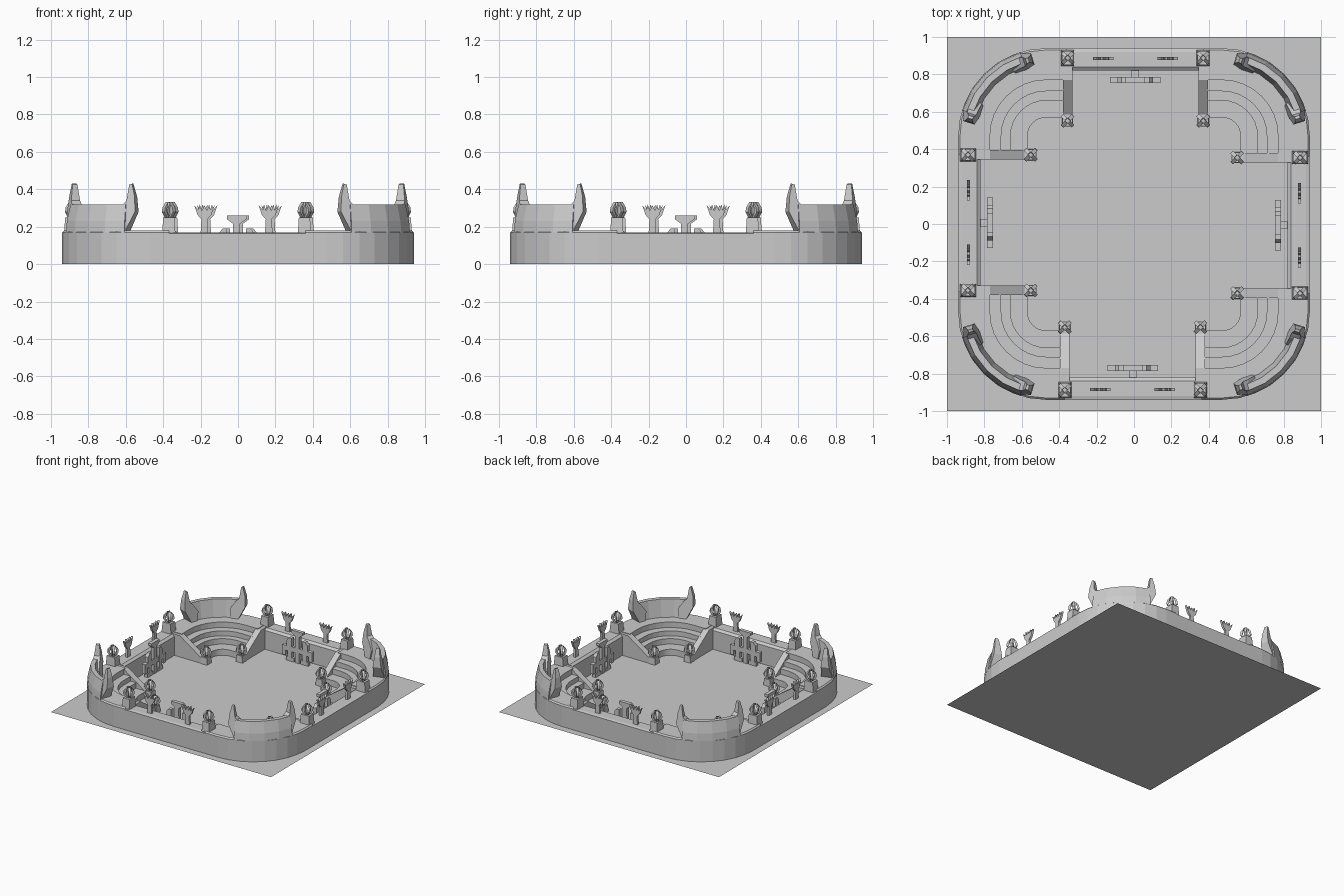
import bpy, bmesh, math
from mathutils import Vector, Matrix

if "Cube" in bpy.data.objects:
    bpy.data.objects.remove(bpy.data.objects["Cube"])


def finish(name, bm):
    """Write a bmesh to four objects turned by quarter turns."""
    bmesh.ops.recalc_face_normals(bm, faces=bm.faces)
    me = bpy.data.meshes.new(name)
    bm.to_mesh(me)
    bm.free()
    for k in range(4):
        ob = bpy.data.objects.new(name, me)
        ob.rotation_euler.z = k * math.pi / 2
        bpy.context.collection.objects.link(ob)


def loft(bm, rings):
    """Skin closed rings of equal length and cap both ends."""
    vs = [[bm.verts.new(p) for p in r] for r in rings]
    n = len(vs[0])
    for a, b in zip(vs, vs[1:]):
        for i in range(n):
            j = (i + 1) % n
            bm.faces.new((a[i], a[j], b[j], b[i]))
    bm.faces.new(vs[0])
    bm.faces.new(vs[-1])


def prism(bm, pts, w0, w1, f):
    """Extrude a 2D outline from w0 to w1, placed by f(u, v, w)."""
    loft(bm, [[f(u, v, w) for u, v in pts] for w in (w0, w1)])


def box(bm, x0, x1, y0, y1, z0, z1, top=1.0):
    cx, cy = (x0 + x1) / 2, (y0 + y1) / 2
    ring = [(x0, y0), (x1, y0), (x1, y1), (x0, y1)]
    loft(bm, [[(x, y, z0) for x, y in ring],
              [(cx + (x - cx) * top, cy + (y - cy) * top, z1) for x, y in ring]])


C = 0.47            # centre of the rounded corners
OFF = 0.0075        # slight sideways shift of each side


def station(ang, profile, base=(C, C)):
    d = (math.cos(ang), math.sin(ang))
    return [(base[0] + d[0] * r, base[1] + d[1] * r, z) for r, z in profile]


def arc(a0, a1, n):
    return [math.radians(a0 + (a1 - a0) * i / n) for i in range(n + 1)]


# ground sheet and central field panel
bpy.ops.mesh.primitive_plane_add(size=2)
bpy.context.object.name = "ground_sheet"
bpy.ops.mesh.primitive_plane_add(size=1, location=(-0.005, 0, 0.003))
field = bpy.context.object
field.name = "field_panel"
field.scale = (1.21, 0.66, 1)

# stepped corner stand
steps = [(0.10, 0), (0.10, 0.05), (0.19, 0.05), (0.19, 0.095), (0.24, 0.095),
         (0.24, 0.135), (0.30, 0.135), (0.30, 0.18), (0.46, 0.18), (0.47, 0.17), (0.47, 0)]
bm = bmesh.new()
loft(bm, [station(math.pi / 2, steps, (0.37, C))]
     + [station(a, steps) for a in arc(90, 0, 8)]
     + [station(0, steps, (C, 0.36))])
finish("corner_stand", bm)

# raised crest behind each corner
crest = [(0.385, 0.17), (0.41, 0.32), (0.445, 0.32), (0.465, 0.23), (0.47, 0.17)]
bm = bmesh.new()
loft(bm, [station(a, crest) for a in arc(17, 73, 4)])
finish("corner_crest", bm)

# horns at both ends of the crest
horn = [(-0.05, 0.18), (0.01, 0.18), (0.06, 0.28), (0.055, 0.36), (0.037, 0.43),
        (0.022, 0.425), (0.01, 0.34), (-0.02, 0.31), (-0.06, 0.25)]
bm = bmesh.new()
for deg, s in ((72, 1), (18, -1)):
    a = math.radians(deg)
    d = Vector((math.cos(a), math.sin(a), 0))
    t = Vector((-math.sin(a), math.cos(a), 0)) * s

    def place(u, z, w):
        half = 0.045 - 0.032 * (z - 0.18) / 0.25
        return Vector((C, C, z)) + d * (0.415 + w * half) + t * u
    prism(bm, horn, -1, 1, place)
finish("crest_horn", bm)

# straight side wall
wall = [(0.82, 0), (0.82, 0.155), (0.84, 0.17), (0.92, 0.17), (0.94, 0.165), (0.94, 0)]
bm = bmesh.new()
prism(bm, wall, -0.37, 0.37, lambda u, v, w: (w, u, v))
finish("side_wall", bm)

# sloping end walls of the stands, with posts
slope = [(0.525, 0), (0.525, 0.05), (0.585, 0.05), (0.77, 0.175), (0.93, 0.175), (0.93, 0)]
bm = bmesh.new()
for s in (-1, 1):
    x = OFF + s * 0.3625
    prism(bm, slope, x - 0.025, x + 0.025, lambda u, v, w: (w, u, v))
    box(bm, x - 0.035, x + 0.035, 0.845, 0.93, 0.17, 0.25, 0.85)
    box(bm, x - 0.03, x + 0.03, 0.52, 0.58, 0, 0.055, 0.9)
finish("stand_end_wall", bm)

# bud finials of four curved petals
petal = [(0.008, 0), (0.02, 0), (0.042, 0.03), (0.038, 0.055), (0.012, 0.085),
         (0.022, 0.05), (0.024, 0.03)]
bm = bmesh.new()
for s in (-1, 1):
    for y, z in ((0.888, 0.248), (0.552, 0.053)):
        o = Vector((OFF + s * 0.3625, y, z))
        for k in range(4):
            m = Matrix.Rotation(math.pi / 4 + k * math.pi / 2, 3, 'Z')
            prism(bm, petal, -0.01, 0.01, lambda u, v, w: o + m @ Vector((u, w, v)))
finish("bud_finial", bm)

# forked ornaments on the side walls
half = [(0.02, 0.17), (0.016, 0.24), (0.036, 0.262), (0.055, 0.315), (0.032, 0.29),
        (0.025, 0.32), (0.014, 0.285), (0, 0.315)]
fork = half + [(-u, v) for u, v in half[-2::-1]]
bm = bmesh.new()
for s in (-1, 1):
    x = OFF + s * 0.172
    prism(bm, fork, 0.876, 0.894, lambda u, v, w: (x + u, w, v))
finish("forked_ornament", bm)

# stepped emblem standing in front of each side wall
bm = bmesh.new()
tee = [(0.02, 0), (0.018, 0.215), (0.052, 0.24), (0.052, 0.26)]
tee += [(-u, v) for u, v in tee[::-1]]
prism(bm, tee, 0.755, 0.785, lambda u, v, w: (OFF + u, w, v))
for s in (-1, 1):
    arm = [(0.05, 0.02), (0.05, 0.19), (0.075, 0.19), (0.095, 0.165), (0.095, 0.12),
           (0.135, 0.12), (0.135, 0.04), (0.105, 0.04), (0.105, 0.08), (0.085, 0.08), (0.085, 0.02)]
    prism(bm, arm, 0.755, 0.785, lambda u, v, w: (OFF + s * u, w, v))
    a, b = sorted((OFF + s * 0.015, OFF + s * 0.055))
    box(bm, a, b, 0.757, 0.783, 0.08, 0.12)
    a, b = sorted((OFF + s * 0.03, OFF + s * 0.1))
    box(bm, a, b, 0.757, 0.783, 0, 0.03)
# bracket joining emblem to wall
box(bm, OFF - 0.02, OFF + 0.02, 0.78, 0.825, 0.09, 0.13)
finish("wall_emblem", bm)
